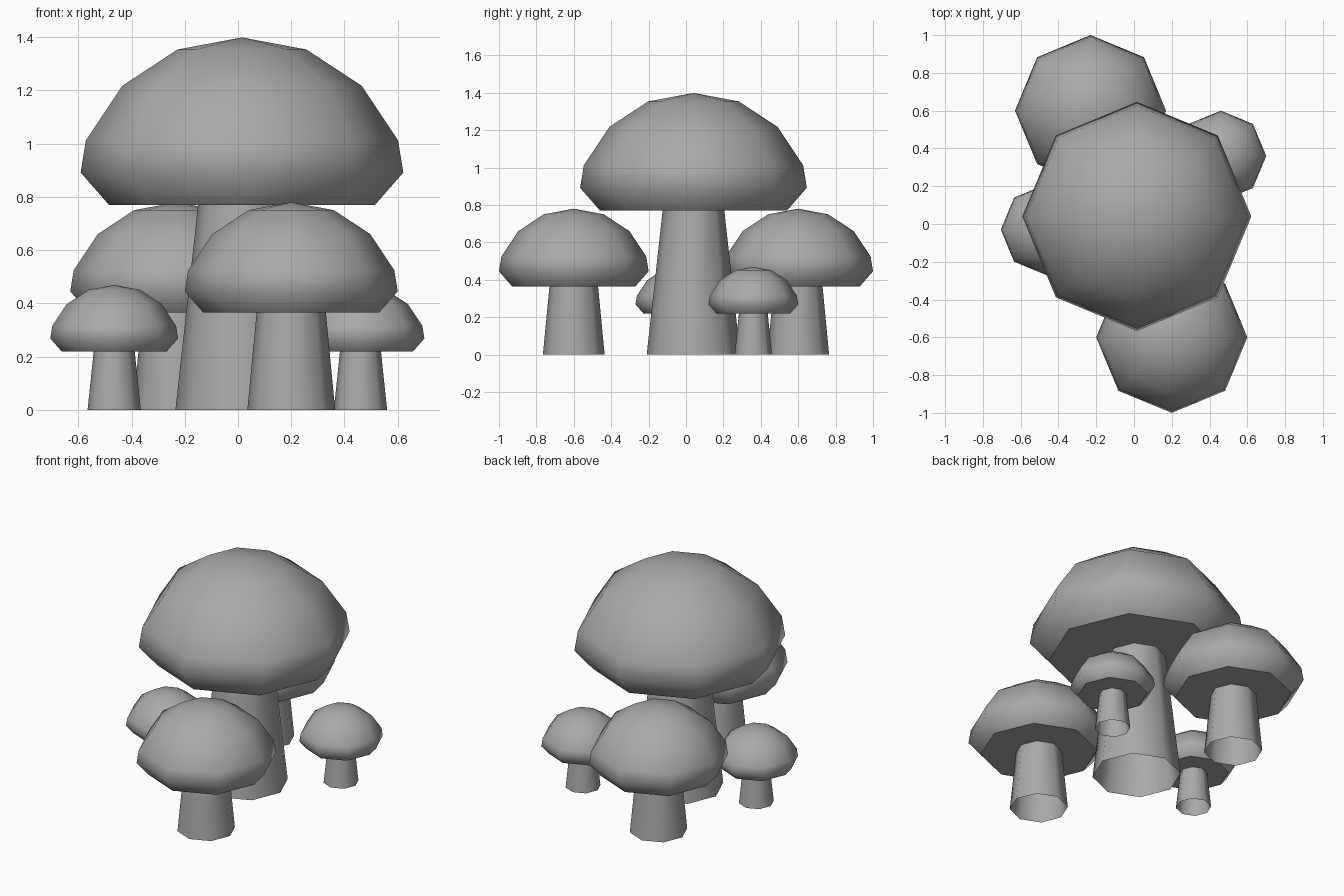
import bpy
import bmesh
from math import cos, sin, tau

SIDES = 8
# Cap outline as (radius, height above the rim), for a cap of scale 1
CAP_PROFILE = [(0.33, 0), (0.40, 0.08), (0.387, 0.16), (0.297, 0.295), (0.16, 0.385)]
CAP_TOP = 0.415

old = bpy.data.objects.get("Cube")
if old:
    bpy.data.objects.remove(old, do_unlink=True)

grey = bpy.data.materials.new("plain grey")
grey.use_nodes = True
grey.diffuse_color = (0.4, 0.4, 0.4, 1)
grey.node_tree.nodes["Principled BSDF"].inputs["Base Color"].default_value = (0.4, 0.4, 0.4, 1)


def lathe(name, profile, location, top=None, closed_base=False):
    """Smooth eight-sided solid of revolution with optional apex and flat base."""
    bm = bmesh.new()
    rings = [[bm.verts.new((r * cos(tau * i / SIDES), r * sin(tau * i / SIDES), z))
              for i in range(SIDES)] for r, z in profile]
    for low, high in zip(rings, rings[1:]):
        for i in range(SIDES):
            j = (i + 1) % SIDES
            bm.faces.new((low[i], low[j], high[j], high[i]))
    if top is not None:
        apex = bm.verts.new((0, 0, top))
        for i in range(SIDES):
            bm.faces.new((rings[-1][i], rings[-1][(i + 1) % SIDES], apex))
    for face in bm.faces:
        face.smooth = True
    if closed_base:
        base = bm.faces.new(rings[0][::-1])
        base.smooth = False
        for edge in base.edges:
            edge.smooth = False
    mesh = bpy.data.meshes.new(name)
    bm.to_mesh(mesh)
    bm.free()
    mesh.materials.append(grey)
    obj = bpy.data.objects.new(name, mesh)
    obj.location = location
    bpy.context.collection.objects.link(obj)
    return obj


def mushroom(name, x, y, scale, rim, foot, neck):
    # Tapered open stem that reaches a little way into the cap
    reach = 1.1
    lathe(name + "_stem", [(foot, 0), (foot + (neck - foot) * reach, rim * reach)], (x, y, 0))
    # Domed cap with a flat underside
    profile = [(r * scale, z * scale) for r, z in CAP_PROFILE]
    lathe(name + "_cap", profile, (x, y, rim), CAP_TOP * scale, closed_base=True)


mushroom("large_mushroom", 0.015, 0.04, 1.515, 0.77, 0.25, 0.165)
mushroom("front_mushroom", 0.2, -0.6, 1, 0.365, 0.165, 0.13)
mushroom("back_mushroom", -0.23, 0.6, 1, 0.365, 0.165, 0.13)
mushroom("small_right_mushroom", -0.465, -0.03, 0.6, 0.22, 0.1, 0.077)
mushroom("small_left_mushroom", 0.46, 0.36, 0.6, 0.22, 0.1, 0.077)
